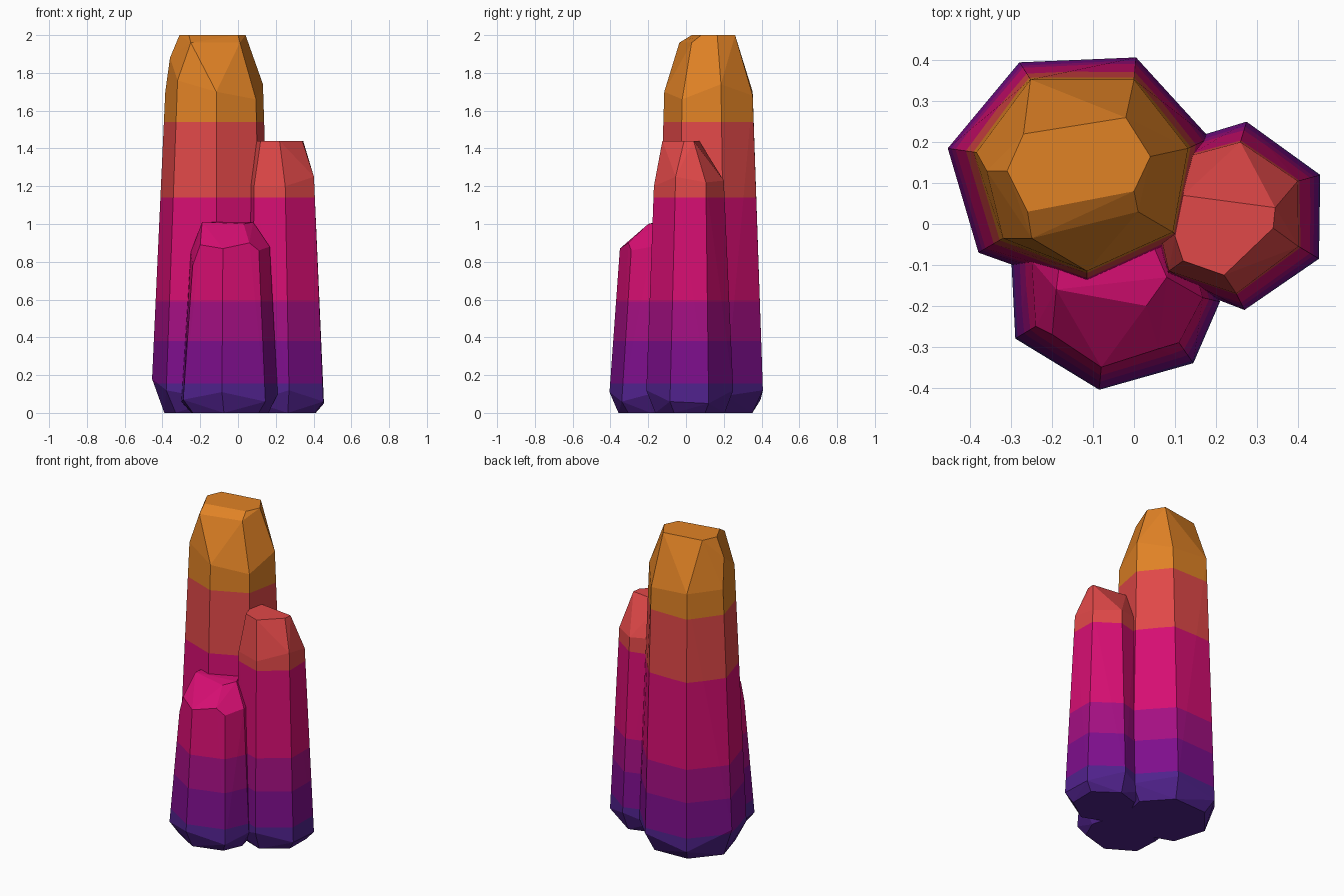
import bpy, bmesh
from mathutils import Vector

# Colour bands shared by all crystals: name, top height, sRGB colour
BANDS = [("indigo", 0.155, (80, 34, 140)), ("purple", 0.38, (126, 14, 140)),
         ("violet_magenta", 0.59, (164, 15, 130)), ("pink", 1.14, (214, 14, 114)),
         ("coral_red", 1.54, (224, 72, 72)), ("orange", 9.0, (224, 130, 37))]


def linear(c):
    c /= 255
    return c / 12.92 if c < 0.04045 else ((c + 0.055) / 1.055) ** 2.4


mats = []
for name, _, rgb in BANDS:
    m = bpy.data.materials.new(name)
    m.diffuse_color = (*[linear(c) for c in rgb], 1)
    mats.append(m)


def crystal(name, base, foot, shoulder, tip):
    """Convex crystal: chamfered foot, tapered seven-sided shaft, cut tip."""
    cx = sum(p[0] for p in base) / len(base)
    cy = sum(p[1] for p in base) / len(base)
    pts = []
    for i, (x, y) in enumerate(base):
        pts.append((x, y, foot[i % len(foot)]))
        pts.append((cx + (x - cx) * 0.8, cy + (y - cy) * 0.8, 0))
    pts += shoulder + tip
    bm = bmesh.new()
    for p in pts:
        bm.verts.new(p)
    res = bmesh.ops.convex_hull(bm, input=bm.verts[:])
    junk = {g for g in res["geom_interior"] + res["geom_unused"]
            if isinstance(g, bmesh.types.BMVert)}
    bmesh.ops.delete(bm, geom=list(junk), context='VERTS')
    bmesh.ops.dissolve_limit(bm, angle_limit=0.03, verts=bm.verts[:], edges=bm.edges[:])
    # cut the colour bands
    for _, h, _ in BANDS[:-1]:
        bmesh.ops.bisect_plane(bm, geom=bm.verts[:] + bm.edges[:] + bm.faces[:],
                               plane_co=Vector((0, 0, h)), plane_no=Vector((0, 0, 1)))
    bmesh.ops.recalc_face_normals(bm, faces=bm.faces[:])
    for f in bm.faces:
        z = f.calc_center_bounds().z
        f.material_index = next(i for i, b in enumerate(BANDS) if z < b[1])
    me = bpy.data.meshes.new(name)
    bm.to_mesh(me)
    bm.free()
    for m in mats:
        me.materials.append(m)
    bpy.context.collection.objects.link(bpy.data.objects.new(name, me))


# Tall crystal at the back left
crystal("tall_crystal",
        [(-0.455, 0.185), (-0.28, 0.395), (0.005, 0.407), (0.185, 0.21),
         (0.13, -0.055), (-0.115, -0.165), (-0.38, -0.07)],
        [0.18, 0.07, 0.12, 0.09, 0.14, 0.07, 0.12],
        [(-0.385, 0.175, 1.7), (-0.253, 0.353, 1.7), (0, 0.353, 1.68),
         (0.132, 0.185, 1.74), (0.095, -0.02, 1.66), (-0.115, -0.115, 1.7),
         (-0.32, -0.035, 1.76), (-0.36, 0.13, 1.88)],
        [(-0.31, 0.13, 2), (-0.27, 0.22, 2), (-0.02, 0.26, 2), (0.04, 0.165, 2),
         (-0.26, 0.03, 2), (0.0, 0.08, 2), (-0.25, -0.035, 1.96), (0.01, 0.03, 1.96)])

# Medium crystal on the right
crystal("medium_crystal",
        [(0.275, 0.25), (0.455, 0.12), (0.452, -0.085), (0.27, -0.21),
         (0.075, -0.135), (0.025, 0.04), (0.11, 0.2)],
        [0.12, 0.05, 0.06, 0.12, 0.06, 0.12, 0.07],
        [(0.26, 0.2, 1.23), (0.4, 0.105, 1.22), (0.402, -0.055, 1.25),
         (0.25, -0.17, 1.2), (0.085, -0.115, 1.2), (0.052, 0.03, 1.22),
         (0.13, 0.165, 1.24)],
        [(0.12, 0.07, 1.44), (0.345, 0.04, 1.44), (0.34, -0.01, 1.44),
         (0.22, -0.125, 1.44), (0.12, -0.09, 1.44), (0.1, -0.03, 1.44)])

# Short crystal at the front
crystal("short_crystal",
        [(-0.29, -0.28), (-0.085, -0.405), (0.145, -0.34), (0.21, -0.19),
         (0.15, 0.03), (-0.06, 0.09), (-0.3, -0.08)],
        [0.07, 0.11, 0.06, 0.1],
        [(-0.24, -0.25, 0.78), (-0.08, -0.35, 0.87), (0.06, -0.305, 0.9),
         (0.11, -0.29, 0.86), (0.168, -0.18, 0.88), (0.12, 0.0, 0.88),
         (-0.06, 0.05, 0.88), (-0.25, -0.09, 0.85), (-0.2, -0.27, 0.89)],
        [(-0.19, -0.16, 1.01), (0.03, -0.2, 1.0), (0.08, -0.13, 1.01),
         (0.05, -0.06, 1.01), (-0.06, -0.03, 1.01), (-0.18, -0.08, 1.01)])
